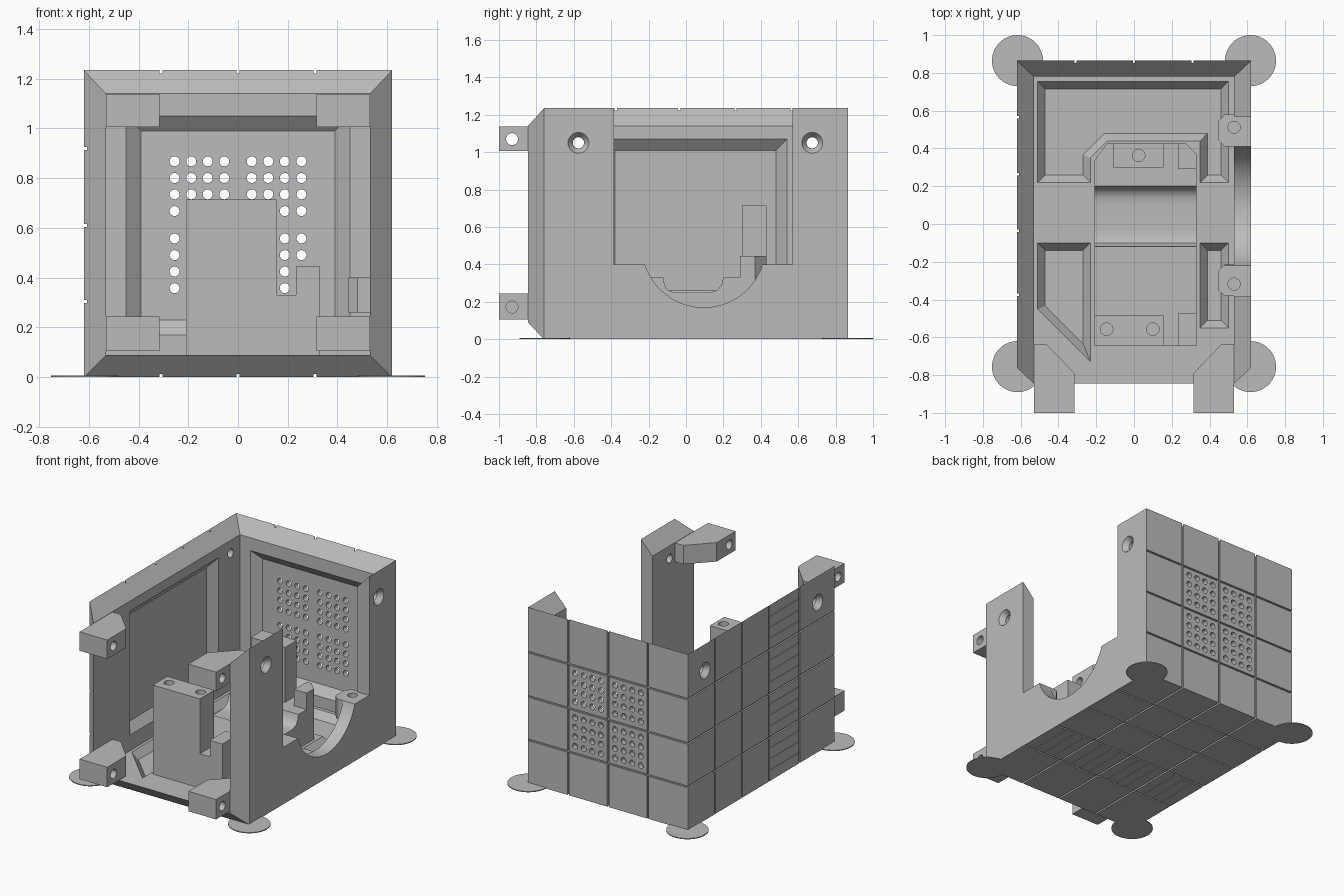
import bpy, bmesh, math
from mathutils import Vector

cube = bpy.data.objects.get("Cube")
if cube:
    bpy.data.objects.remove(cube, do_unlink=True)

grey = bpy.data.materials.new("plain grey")
grey.use_nodes = True
COLOR = (0.5, 0.5, 0.5, 1)
grey.diffuse_color = COLOR
grey.node_tree.nodes["Principled BSDF"].inputs["Base Color"].default_value = COLOR
PARTS = []


def rect(u0, v0, u1, v1):
    return [(u0, v0), (u1, v0), (u1, v1), (u0, v1)]


def disc(u, v, r, n=32):
    return [(u + r * math.cos(2 * math.pi * i / n), v + r * math.sin(2 * math.pi * i / n))
            for i in range(n)]


def inset(poly, d):
    """Move every edge of a counter-clockwise outline inward by d."""
    out = []
    for i, p in enumerate(poly):
        p = Vector(p)
        e1 = (p - Vector(poly[i - 1])).normalized()
        e2 = (Vector(poly[(i + 1) % len(poly)]) - p).normalized()
        n1, n2 = Vector((-e1.y, e1.x)), Vector((-e2.y, e2.x))
        out.append(tuple(p + (n1 + n2) * d / (1 + n1.dot(n2))))
    return out


def solid(name, axis, parts, keep=True):
    """Each part is a list of (outline, level) rings lofted along an axis."""
    place = {"x": lambda u, v, w: (w, u, v), "y": lambda u, v, w: (u, w, v),
             "z": lambda u, v, w: (u, v, w)}[axis]
    bm = bmesh.new()
    for rings in parts:
        loops = [[bm.verts.new(place(u, v, w)) for u, v in poly] for poly, w in rings]
        n = len(loops[0])
        for a, b in zip(loops, loops[1:]):
            for i in range(n):
                bm.faces.new((a[i], a[(i + 1) % n], b[(i + 1) % n], b[i]))
        bm.faces.new(loops[0])
        bm.faces.new(loops[-1])
    bmesh.ops.recalc_face_normals(bm, faces=bm.faces)
    mesh = bpy.data.meshes.new(name)
    bm.to_mesh(mesh)
    bm.free()
    ob = bpy.data.objects.new(name, mesh)
    bpy.context.collection.objects.link(ob)
    if keep:
        mesh.materials.append(grey)
        PARTS.append(ob)
    else:
        ob.hide_render = True
    return ob


def prism(name, axis, poly, a, b):
    return solid(name, axis, [[(poly, a), (poly, b)]])


def cut(ob, axis, parts):
    """Subtract lofted solids from a part and bake the result."""
    tool = solid("cutter", axis, parts, keep=False)
    mod = ob.modifiers.new("cut", "BOOLEAN")
    mod.operation, mod.solver, mod.object = "DIFFERENCE", "EXACT", tool
    bpy.context.view_layer.update()
    baked = bpy.data.meshes.new_from_object(
        ob.evaluated_get(bpy.context.evaluated_depsgraph_get()))
    ob.modifiers.clear()
    ob.data = baked
    bpy.data.objects.remove(tool, do_unlink=True)


def straight(polys, a, b):
    return [[(p, a), (p, b)] for p in polys]


def recess(poly, above, surface, bottom, bevel):
    return [(poly, above), (poly, surface), (inset(poly, bevel), bottom)]


# Mitred shell: floor, back and two side walls
W, WI = 0.62, 0.53
F, FI, B, BI = -0.76, -0.845, 0.865, 0.78
H, HI, T = 1.235, 1.14, 0.09
floor = solid("floor", "z", [[(rect(-W, F, W, B), 0), (rect(-WI, FI, WI, BI), T)]])
back = solid("back_wall", "y", [[(rect(-W, 0, W, H), B), (rect(-WI, T, WI, HI), BI)]])
walls = {s: solid(n, "x", [[(rect(F, 0, B, H), s * W), (rect(FI, T, BI, HI), s * WI)]])
         for s, n in ((-1, "closed_side_wall"), (1, "open_side_wall"))}

# Bevelled recesses on the inner faces
pockets = [
    [(-.51, .22), (-.23, .22), (-.23, .35), (-.14, .44), (.35, .44), (.35, .22),
     (.5, .22), (.5, .755), (-.51, .755)],
    [(-.51, -.45), (-.23, -.73), (-.23, -.1), (-.51, -.1)],
    rect(.35, -.55, .5, -.1)]
cut(floor, "z", [recess(p, .2, T, .04, .04) for p in pockets])
cut(back, "y", [recess(rect(-.45, .17, .45, 1.05), .6, BI, .83, .06)])
cut(walls[-1], "x", [recess(rect(-.44, .2, .54, 1.07), -.4, -WI, -.58, .06)])

# Vent holes in the back wall
half = (.055, .122, .188, .255)
cols = [s * h for s in (-1, 1) for h in half]
cut(back, "y", straight([disc(x, .613 + z, .02, 20) for x in cols for z in cols], .7, .95))

# Countersunk screw holes in both side walls
for s, wall in walls.items():
    cut(wall, "x", [[(disc(y, 1.05, r), s * x) for r, x in
                     ((.056, .64), (.056, W), (.03, .585), (.03, .4))] for y in (-.575, .675)])

# Wide opening and round dip in the open side
cut(walls[1], "x", straight([rect(-.385, .4, .57, 1.5)], .4, .8))
cut(walls[1], "x", straight([disc(.095, .5, .33, 64)], .4, .8))

# Tile grooves on the outer faces
G = .006
xs, ys, zs = (-.31, 0, .31), (-.375, -.036, .264, .565), (.305, .61, .92)


def lines_u(vals):
    return [rect(v - G, -2, v + G, 2) for v in vals]


def lines_v(vals, g=G, lo=-2, hi=2):
    return [rect(lo, v - g, hi, v + g) for v in vals]


for ob, axis, us, vs, a, b in ((back, "y", xs, zs, B - .012, 1),
                               (walls[-1], "x", ys, zs, -.8, .012 - W),
                               (floor, "z", xs, ys, -.1, .012)):
    cut(ob, axis, straight(lines_u(us), a, b))
    cut(ob, axis, straight(lines_v(vs), a, b))

# Fine slits in one band of tiles
fine = [i * .077 for i in range(1, 16) if i % 4]
cut(walls[-1], "x", straight(lines_v(fine, .002, -.36, -.05), -.8, .005 - W))
cut(floor, "z", straight([rect(v - .618, -.36, v - .614, -.05) for v in fine], -.1, .005))

# Corner feet discs
for s, side in ((-1, "right"), (1, "left")):
    for y, end in ((-.755, "front"), (.865, "back")):
        prism(f"{end}_{side}_foot", "z", disc(s * .617, y, .135, 48), 0, .006)

# Front joining tabs with cross holes
for s, side in ((-1, "right"), (1, "left")):
    plan = [(s * x, y) for x, y in
            ((.53, -1), (.315, -1), (.315, -.79), (.465, -.635), (.53, -.635))]
    for z0, z1, zh, level in ((.105, .245, .172, "lower"), (1.005, 1.138, 1.07, "upper")):
        tab = prism(f"{level}_{side}_tab", "z", plan, z0, z1)
        blind = s < 0 and level == "lower"
        cut(tab, "x", straight([disc(-.93, zh, .032)], -.45 if blind else s * .7,
                               s * .2))

# Screw tabs on the ledge of the open side
for y, end in ((.495, "back"), (-.3, "front")):
    plan = [(.6, y - .085), (.6, y + .085), (.48, y + .085), (.445, y + .05),
            (.445, y - .05), (.48, y - .085)]
    if end == "front":
        plan = [(x, max(y - .08, v)) for x, v in plan]
    tab = prism(f"{end}_ledge_tab", "z", plan, .26, .4)
    dip = straight([disc(.095, .5, .33, 64)], .4, .8)
    cut(tab, "x", dip)
    for ob in (tab, walls[1]):
        cut(ob, "z", straight([disc(.53, y + .017 if y > 0 else y - .018, .032)], .29, .6))

# Mount base with a filleted channel across it
profile = [(-.645, .08), (.2, .08), (.2, .33), (.19, .29), (.17, .265), (.14, .252), (.1, .25),
           (-.03, .25), (-.07, .252), (-.1, .265), (-.115, .29), (-.12, .33), (-.645, .33)]
prism("mount_base", "x", profile, -.21, .33)
prism("mount_back_base", "z", [(-.21, .2), (.33, .2), (.33, .37), (.27, .43), (-.14, .43),
                               (-.21, .335)], .08, .33)

# Mount posts with screw holes
front_post = prism("front_post", "z", rect(-.21, -.645, .155, -.485), .3, .715)
cut(front_post, "z", straight([disc(x, -.557, .033) for x in (-.145, .1)], .6, .8))
back_post = prism("back_post", "z", rect(-.11, .3, .155, .43), .3, .715)
cut(back_post, "z", straight([disc(.025, .363, .033)], .6, .8))
prism("front_peg", "z", rect(.233, -.645, .33, -.47), .3, .445)
prism("back_peg", "z", [(.233, .29), (.33, .29), (.33, .37), (.27, .43), (.233, .43)], .3, .445)

# Smooth round surfaces and keep sharp edges
bpy.ops.object.select_all(action="DESELECT")
for ob in PARTS:
    ob.select_set(True)
bpy.context.view_layer.objects.active = PARTS[0]
bpy.ops.object.shade_smooth_by_angle(angle=math.radians(30))
